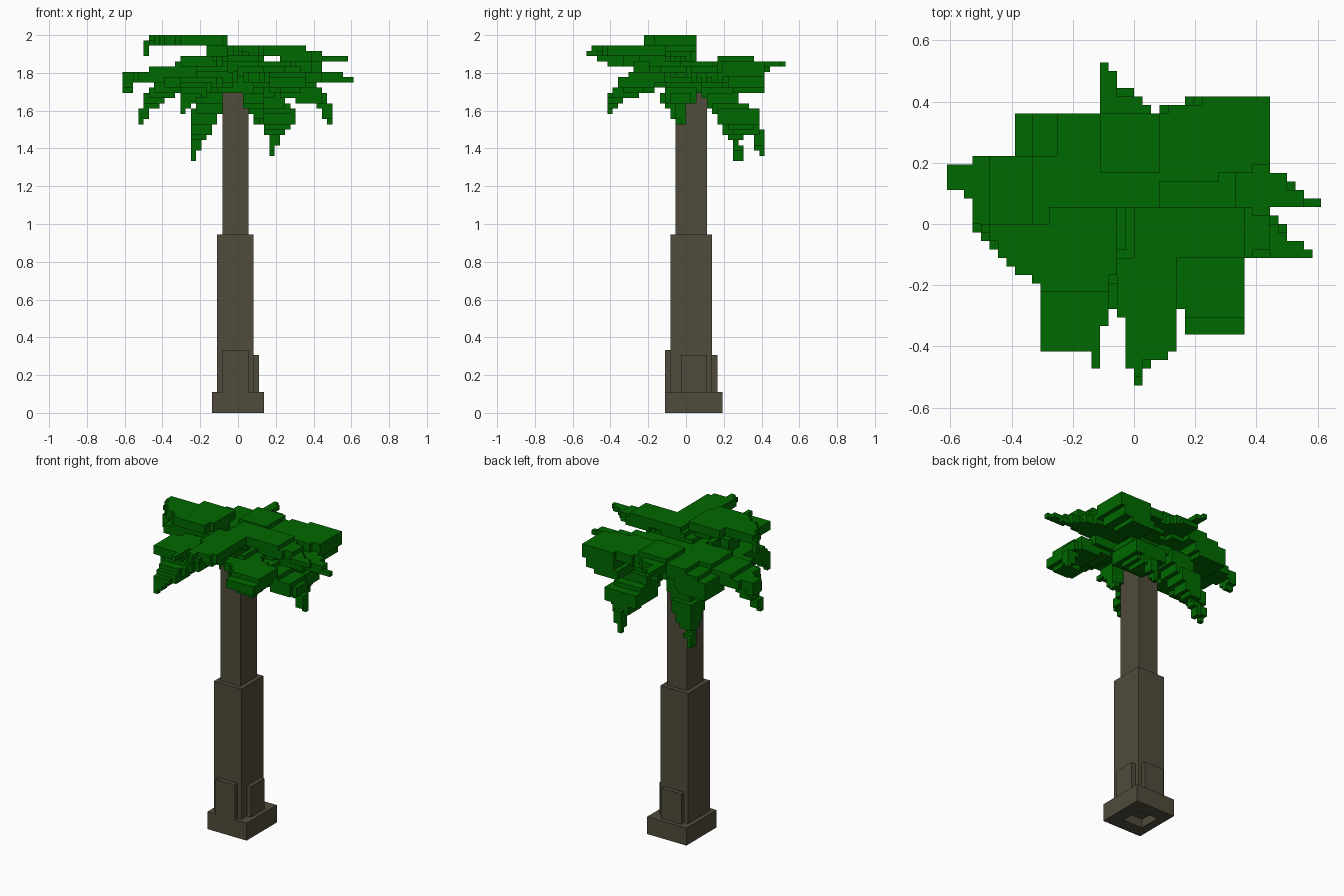
import bpy, bmesh, math
from mathutils import Vector

if "Cube" in bpy.data.objects:
    bpy.data.objects.remove(bpy.data.objects["Cube"])

U = 1 / 36  # size of one block


def material(name, rgb):
    m = bpy.data.materials.new(name)
    m.diffuse_color = (*rgb, 1)
    m.use_nodes = True
    m.node_tree.nodes["Principled BSDF"].inputs["Base Color"].default_value = m.diffuse_color
    return m


BARK = material("bark brown", (0.079, 0.070, 0.044))
LEAF = material("leaf green", (0.0, 0.140, 0.0))


def box(x0, x1, y0, y1, z0, z1):
    return {(x, y, z) for x in range(x0, x1) for y in range(y0, y1) for z in range(z0, z1)}


def build(name, cells, mat):
    """Outer skin of a set of blocks as one flat-faced mesh."""
    bm = bmesh.new()
    verts = {}

    def vert(p):
        if p not in verts:
            verts[p] = bm.verts.new([c * U for c in p])
        return verts[p]

    for c in sorted(cells):
        for axis in range(3):
            for side in (0, 1):
                n = list(c)
                n[axis] += 2 * side - 1
                if tuple(n) in cells:
                    continue
                a, b = (axis + 1) % 3, (axis + 2) % 3
                quad = []
                for da, db in ((0, 0), (1, 0), (1, 1), (0, 1)):
                    p = list(c)
                    p[axis] += side
                    p[a] += da
                    p[b] += db
                    quad.append(vert(tuple(p)))
                bm.faces.new(quad if side else quad[::-1])
    me = bpy.data.meshes.new(name)
    bm.to_mesh(me)
    bm.free()
    me.materials.append(mat)
    ob = bpy.data.objects.new(name, me)
    bpy.context.collection.objects.link(ob)


def frond(*points):
    """Stepped slabs of a leaf along a spine of (x, y, z, half width) points."""
    pts = [Vector(p) for p in points]
    samples = [pts[0]]
    for p, q in zip(pts, pts[1:]):
        gap = 3 if min(p.w, q.w) > 1.9 else 0.7  # thin tips need closer slabs
        n = math.ceil((q.xyz - p.xyz).length / gap)
        samples += [p.lerp(q, i / n) for i in range(1, n + 1)]
    cells = set()
    for i, (x, y, z, w) in enumerate(samples):
        zi = math.floor(z + 0.01)
        top = zi + (1 if w > 1.9 else 0)
        low = zi - 1
        if i + 1 < len(samples):  # reach down to the next slab
            low = min(low, math.floor(samples[i + 1].z + 0.01))
        x0, y0 = math.floor(x - w + 0.5), math.floor(y - w + 0.5)
        x1, y1 = math.floor(x + w + 0.5), math.floor(y + w + 0.5)
        cells |= box(x0, max(x1, x0 + 1), y0, max(y1, y0 + 1), low, top)
    return cells


# Trunk: foot, two shafts and three bark plates, foot hollow underneath
trunk = box(-5, 5, -4, 7, 0, 4) - box(-3, 2, -1, 4, 0, 2)
trunk |= box(-4, 3, -3, 5, 4, 34) | box(-3, 2, -2, 4, 34, 61)
trunk |= box(-3, 2, -4, -3, 4, 12)   # front plate
trunk |= box(3, 4, -1, 4, 4, 11)     # right plate
trunk |= box(-3, 2, 5, 6, 4, 11)     # back plate
build("trunk", trunk, BARK)

# Crown core
crown = box(-4, 3, -3, 5, 61, 67)
# Top leaf, to the left
crown |= frond((-4, -2, 69, 2), (-6, -2, 71, 4), (-7, -4, 71, 4), (-13, -2.3, 71, 2.3), (-16, -1, 72, 1), (-17.3, -.5, 71, .5), (-17.5, -.5, 69, .5))
# Left leaves: straight and drooping
crown |= frond((-2, 2, 65, 3), (-8, 4, 66, 4), (-13, 4, 65, 4), (-15, 4, 64, 4), (-18, 5, 64, 2), (-20.5, 5.5, 65, 1.5), (-21.5, 5.5, 62, .7))
crown |= frond((-2, 0, 64, 3), (-10, -1, 63, 4), (-13, -.5, 62, 3.3), (-16, 0, 60, 2), (-17.5, .5, 59.5, 1), (-18.5, -.5, 56, .5))
# Front left leaves: low and high
crown |= frond((-2, -1, 65, 3), (-7.5, -8, 63.5, 3.5), (-8.5, -11, 62, 2.5), (-9, -13.5, 61, 1.4), (-10.5, -14.5, 58, .5))
crown |= frond((-2, -2, 66, 3), (-6, -9, 67, 3), (-7.5, -11.5, 67, 3.5), (-4.7, -14, 68, .5), (-4.5, -16.5, 68, .5))
# Front leaf
crown |= frond((0, -2, 67, 3), (1.5, -8, 69, 3.5), (2, -12, 69, 3), (0, -16, 70, 1), (.5, -17.4, 70, .5), (.5, -18.5, 69, .5))
# Front right leaf
crown |= frond((2, -2, 65, 3), (7, -6, 64, 3), (9.5, -8, 64, 3.5), (9.5, -9.5, 63, 3.5), (10, -10, 62, 2.4))
# Small tuft hanging by the trunk
crown |= frond((2.5, -3, 60, 2), (3.5, -2, 58, 1), (4.5, -1, 56, .5))
# Right leaves: high, drooping, middle
crown |= frond((0, -1, 67, 3), (3, -1, 69, 3), (10, -1, 69, 3), (14.3, -1, 68, 1.8), (18, -3, 68, 1), (20.5, -3.5, 68, .5))
crown |= frond((2, 0, 64, 3), (9, -1, 62.5, 3.5), (13, -1, 61, 3), (16.2, -1, 60.5, 1.2), (17.5, -.5, 56, .5))
crown |= frond((2, 3, 65, 3), (8, 4, 65, 3.5), (13, 4, 64, 3), (16, 4, 64, 2), (18.7, 3, 65, .8), (21.5, 2.5, 64, .5))
# Back right leaves: high and drooping
crown |= frond((2, 4, 65, 3), (6, 9, 66, 4), (12, 11, 66, 4), (10, 12, 62, 3))
crown |= frond((2, 4, 63, 3), (6, 7, 60, 3), (7, 10, 57, 3.6), (7, 10.5, 55, 2.5), (7, 13.5, 54, 1.3), (6.5, 14.5, 50, .5))
# Back leaf
crown |= frond((-1, 3, 66, 3), (-.5, 9, 67, 3.5), (-1.5, 12.5, 66, 2.5), (-3, 15.5, 67, 1), (-3.5, 18.5, 67, .5))
# Back left leaves: drooping and high
crown |= frond((-2, 4, 63, 3), (-5, 7, 61, 3), (-6.5, 8, 57, 2.5), (-7, 9, 55, 2), (-8, 9.5, 53, 1), (-8.5, 10, 49, .5))
crown |= frond((-2, 4, 65, 3), (-6, 9, 66, 3.5), (-10, 9, 64, 4), (-10.5, 9.5, 62, 3.2))

build("palm_leaves", crown - trunk, LEAF)
